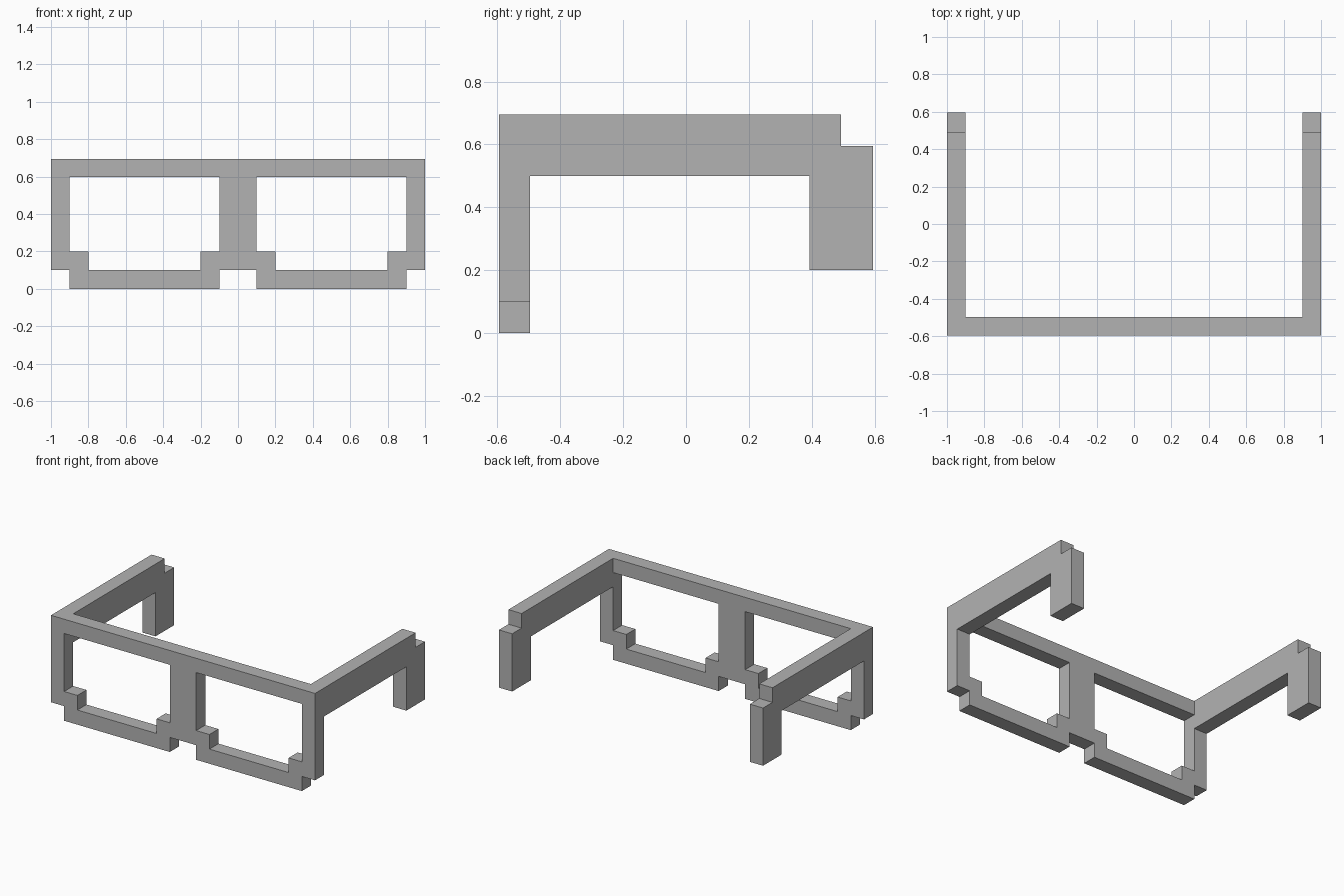
import bpy
from mathutils import Matrix

cube = bpy.data.objects.get("Cube")
if cube:
    bpy.data.objects.remove(cube, do_unlink=True)

FRONT, BACK = -0.595, 0.595
TOP, BAR = 0.695, 0.1

gray = bpy.data.materials.new("plain gray")
gray.use_nodes = True
color = (0.45, 0.45, 0.45, 1)
gray.diffuse_color = color
gray.node_tree.nodes["Principled BSDF"].inputs["Base Color"].default_value = color


def slab(name, outlines, thickness, matrix):
    """Extrude closed outlines (inner ones become holes) into a flat-faced mesh."""
    curve = bpy.data.curves.new(name + "_profile", "CURVE")
    curve.dimensions = "2D"
    curve.fill_mode = "BOTH"
    curve.extrude = thickness / 2
    for points in outlines:
        spline = curve.splines.new("POLY")
        spline.points.add(len(points) - 1)
        for point, (u, v) in zip(spline.points, points):
            point.co = (u, v, 0, 1)
        spline.use_cyclic_u = True
    temp = bpy.data.objects.new(name + "_profile", curve)
    bpy.context.collection.objects.link(temp)
    graph = bpy.context.evaluated_depsgraph_get()
    mesh = bpy.data.meshes.new_from_object(temp.evaluated_get(graph))
    bpy.data.objects.remove(temp, do_unlink=True)
    mesh.name = name
    mesh.transform(matrix)
    mesh.materials.clear()
    mesh.materials.append(gray)
    mesh.shade_flat()
    obj = bpy.data.objects.new(name, mesh)
    bpy.context.collection.objects.link(obj)
    return obj


def mirrored(points):
    return [(-u, v) for u, v in reversed(points)]


# Front frame: stepped outline with two stepped lens openings
half = [(0.1, BAR), (0.1, 0), (0.9, 0), (0.9, BAR), (1, BAR), (1, TOP)]
lens = [(0.1, 0.597), (0.1, 0.2), (0.2, 0.2), (0.2, BAR),
        (0.8, BAR), (0.8, 0.2), (0.9, 0.2), (0.9, 0.597)]
depth = 0.098
upright = Matrix.Translation((0, FRONT + depth / 2, 0)) @ Matrix.Rotation(1.5707963, 4, "X")
slab("front_frame", [half + mirrored(half), lens, mirrored(lens)], depth, upright)

# Temple arms: a long bar with a stepped, hanging ear tip
arm = [(FRONT + depth, 0.5), (0.393, 0.5), (0.393, 0.2), (BACK, 0.2),
       (BACK, 0.595), (0.493, 0.595), (0.493, TOP), (FRONT + depth, TOP)]
for side, x in (("left", 0.95), ("right", -0.95)):
    sideways = Matrix(((0, 0, 1, x), (1, 0, 0, 0), (0, 1, 0, 0), (0, 0, 0, 1)))
    slab(side + "_temple", [arm], BAR, sideways)
